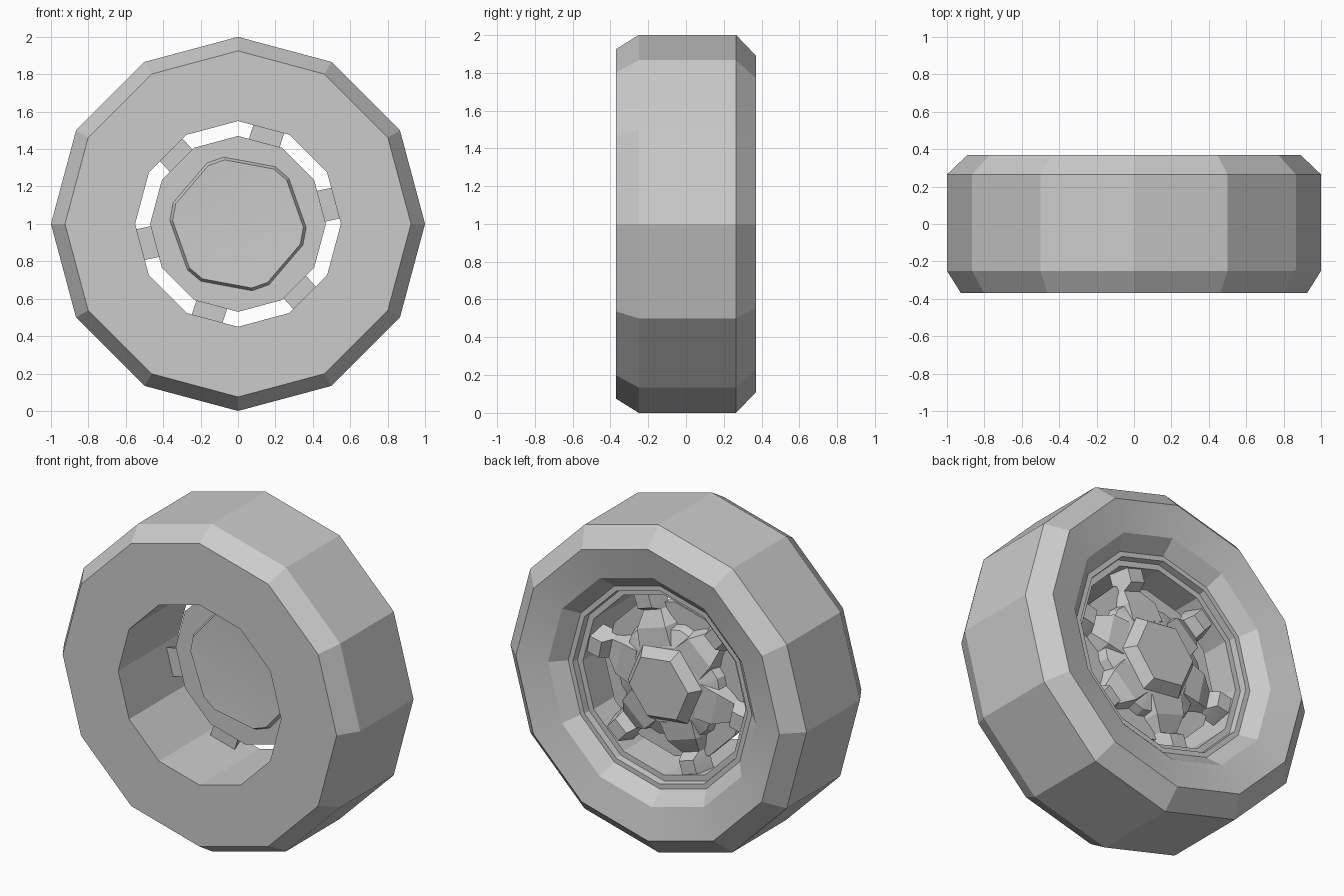
import bpy, bmesh, math
from math import cos, sin, radians

old = bpy.data.objects.get("Cube")
if old:
    bpy.data.objects.remove(old, do_unlink=True)

grey = bpy.data.materials.new("light_grey")
grey.use_nodes = True
grey.diffuse_color = (0.6, 0.6, 0.6, 1)
grey.node_tree.nodes["Principled BSDF"].inputs["Base Color"].default_value = (0.6, 0.6, 0.6, 1)

EVEN = [30 * i for i in range(12)]


def ring(radius, y, angles=EVEN):
    """Points of a polygon around the axle."""
    return [(radius * cos(radians(a)), y, 1 + radius * sin(radians(a))) for a in angles]


def loft(name, rings, closed=False):
    """Skin a row of matching rings; open rows get end caps, one-point rings become fans."""
    bm = bmesh.new()
    rows = [[bm.verts.new(p) for p in r] for r in rings]
    pairs = list(zip(rows, rows[1:]))
    if closed:
        pairs.append((rows[-1], rows[0]))
    for a, b in pairs:
        n = max(len(a), len(b))
        for i in range(n):
            j = (i + 1) % n
            if len(b) == 1:
                bm.faces.new((a[i], a[j], b[0]))
            elif len(a) == 1:
                bm.faces.new((a[0], b[j], b[i]))
            else:
                bm.faces.new((a[i], a[j], b[j], b[i]))
    if not closed:
        for end in (rows[0], rows[-1]):
            if len(end) > 2:
                bm.faces.new(end)
    bmesh.ops.recalc_face_normals(bm, faces=bm.faces)
    mesh = bpy.data.meshes.new(name)
    bm.to_mesh(mesh)
    bm.free()
    mesh.materials.append(grey)
    obj = bpy.data.objects.new(name, mesh)
    bpy.context.collection.objects.link(obj)
    bpy.ops.object.select_all(action='DESELECT')
    obj.select_set(True)
    bpy.context.view_layer.objects.active = obj
    bpy.ops.object.shade_smooth_by_angle(angle=radians(14))
    return obj


# Tyre: flat front, gently dished back, stepped lip and open bore
tyre_profile = [(0.55, -0.37), (0.925, -0.37), (1, -0.25), (1, 0.265), (0.89, 0.37),
                (0.7, 0.33), (0.62, 0.25), (0.59, 0.25), (0.585, 0.21), (0.55, 0.21)]
loft("tyre", [ring(r, y) for r, y in tyre_profile], closed=True)

# Rim disc, leaving a see-through gap inside the bore
loft("rim_disc", [ring(0.47, 0.07), ring(0.47, 0.11)])

# Front cap: alternating long and short sides, slightly dished face
cap_angles = [a + 60 * k for k in range(6) for a in (-3, 42)]
loft("front_cap", [ring(0.37, 0.08, cap_angles), ring(0.35, 0.04, cap_angles), [(0, 0.06, 1)]])

# Back hub: shallow cone that carries the spokes
loft("back_hub", [ring(0.36, 0.1, cap_angles), ring(0.34, 0.16, cap_angles),
                  ring(0.24, 0.2, cap_angles)])

# Raised six-sided axle nut
hex_angles = [-7 + 60 * k for k in range(6)]
loft("axle_nut", [ring(0.25, 0.18, hex_angles), ring(0.25, 0.2, hex_angles),
                  ring(0.2, 0.265, hex_angles)])

# Spokes: flared root, sloping neck and a raised block that meets the bore
# stations: radius, half width at front, half width at back, back height
stations = [(0.22, 0.13, 0.11, 0.2), (0.33, 0.13, 0.1, 0.19), (0.42, 0.09, 0.06, 0.14),
            (0.45, 0.085, 0.05, 0.2), (0.53, 0.085, 0.05, 0.2), (0.57, 0.085, 0.06, 0.14)]
for k in range(6):
    a = radians(12 + 60 * k)

    def place(r, t, y):
        return (r * cos(a) - t * sin(a), y, 1 + r * sin(a) + t * cos(a))

    loft("spoke_%d" % (k + 1),
         [[place(r, -wf, 0.085), place(r, wf, 0.085), place(r, wb, y), place(r, -wb, y)]
          for r, wf, wb, y in stations])
